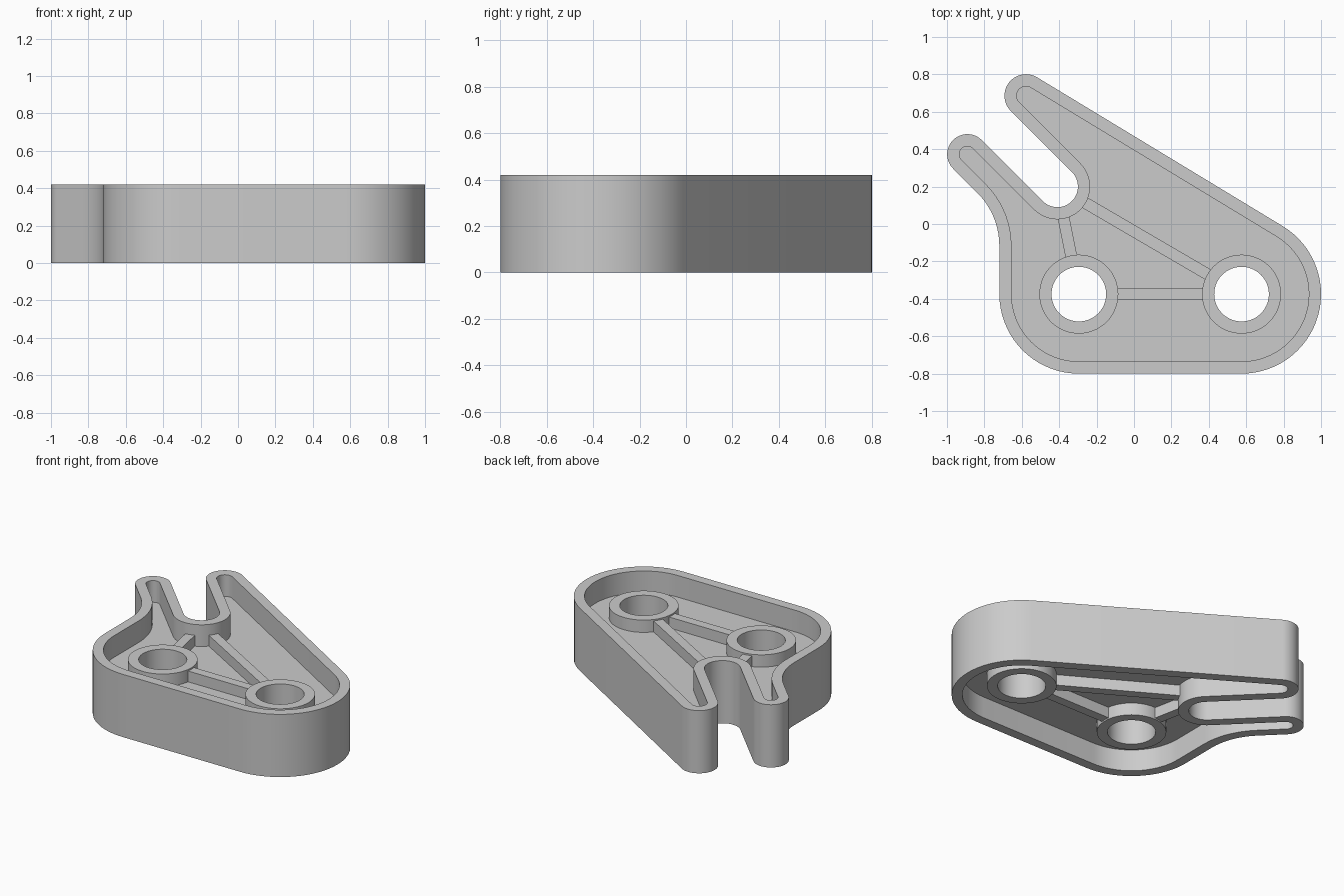
import bpy
import bmesh
from math import cos, sin, radians, degrees, atan2, acos
from mathutils import Vector

cube = bpy.data.objects.get("Cube")
if cube:
    bpy.data.objects.remove(cube, do_unlink=True)

HEIGHT = 0.42
WALL = 0.065
HOLE_R, BOSS_R = 0.146, 0.211

grey = bpy.data.materials.new("plain grey")
grey.use_nodes = True
grey.diffuse_color = (0.6, 0.6, 0.6, 1)
grey.node_tree.nodes["Principled BSDF"].inputs["Base Color"].default_value = grey.diffuse_color


def arc(centre, radius, start, end):
    """Points along an arc, angles in degrees; clockwise if end < start."""
    steps = max(6, round(abs(end - start) / 5))
    angles = [radians(start + (end - start) * i / steps) for i in range(steps + 1)]
    return [Vector((centre.x + radius * cos(a), centre.y + radius * sin(a))) for a in angles]


def circle(centre, radius):
    return arc(centre, radius, 0, 360)[:-1]


def plate(name, loops, height):
    """Filled outlines (inner loops are holes) extruded about mid height."""
    curve = bpy.data.curves.new(name, "CURVE")
    curve.dimensions = "2D"
    curve.fill_mode = "BOTH"
    curve.extrude = height / 2
    for loop in loops:
        spline = curve.splines.new("POLY")
        spline.points.add(len(loop) - 1)
        for point, co in zip(spline.points, loop):
            point.co = (co.x, co.y, 0, 1)
        spline.use_cyclic_u = True
    obj = bpy.data.objects.new(name, curve)
    bpy.context.collection.objects.link(obj)
    obj.location.z = HEIGHT / 2
    bpy.ops.object.select_all(action="DESELECT")
    obj.select_set(True)
    bpy.context.view_layer.objects.active = obj
    bpy.ops.object.convert(target="MESH")
    obj = bpy.context.object
    # Weld caps to sides and make the normals point outwards
    bm = bmesh.new()
    bm.from_mesh(obj.data)
    bmesh.ops.remove_doubles(bm, verts=bm.verts, dist=1e-5)
    bmesh.ops.recalc_face_normals(bm, faces=bm.faces)
    bm.to_mesh(obj.data)
    bm.free()
    obj.data.materials.clear()
    obj.data.materials.append(grey)
    bpy.ops.object.shade_smooth_by_angle(angle=radians(30))
    return obj


# Key centres and radii of the outline
left_hole = Vector((-0.295, -0.375))
right_hole = Vector((0.575, -0.375))
slot = Vector((-0.41, 0.2))
CORNER_R, SLOT_R, LONG_R, SHORT_R, NECK_R = 0.425, 0.11, 0.115, 0.108, 0.4
along = Vector((-1, 1)).normalized() * 0.462
across = Vector((1, 1)).normalized()
long_tip = slot + along + across * (SLOT_R + LONG_R)
short_tip = slot + along - across * (SLOT_R + SHORT_R)

# Direction of the sloping side that is tangent to both end arcs
span = long_tip - right_hole
slope = degrees(atan2(span.y, span.x) - acos((CORNER_R - LONG_R) / span.length))

# Neck arc, tangent to the short arm and to the upright side
side_x = left_hole.x - CORNER_R
neck = Vector((side_x - NECK_R, 0))
edge = short_tip - across * SHORT_R
neck.y = edge.x + edge.y - neck.x - NECK_R * 2 ** 0.5


def outline(inset):
    return (arc(left_hole, CORNER_R - inset, 180, 270)
            + arc(right_hole, CORNER_R - inset, 270, 360 + slope)
            + arc(long_tip, LONG_R - inset, slope, 225)
            + arc(slot, SLOT_R + inset, 45, -135)
            + arc(short_tip, SHORT_R - inset, 45, 225)
            + arc(neck, NECK_R + inset, 45, 0))


def rib(name, a, b, start, end, width=0.062, height=0.275):
    """Straight bar between two centres, trimmed at both ends."""
    d = (b - a).normalized()
    n = Vector((-d.y, d.x)) * width / 2
    p, q = a + d * start, b - d * end
    plate(name, [[p - n, q - n, q + n, p + n]], height)


# Outer wall and the web across its middle
plate("outer_wall", [outline(0), outline(WALL)], HEIGHT)
hidden = (HOLE_R + BOSS_R) / 2
plate("web", [outline(WALL / 2), circle(left_hole, hidden), circle(right_hole, hidden)], 0.13)

# Pivot bosses
for name, centre in (("left_boss", left_hole), ("right_boss", right_hole)):
    plate(name, [circle(centre, BOSS_R), circle(centre, HOLE_R)], 0.295)

# Ribs joining the bosses and the slot
rib("cross_rib", left_hole, right_hole, hidden, hidden)
rib("short_rib", slot, left_hole, SLOT_R + WALL / 2, hidden)
rib("long_rib", slot, right_hole, SLOT_R + WALL / 2, hidden)
